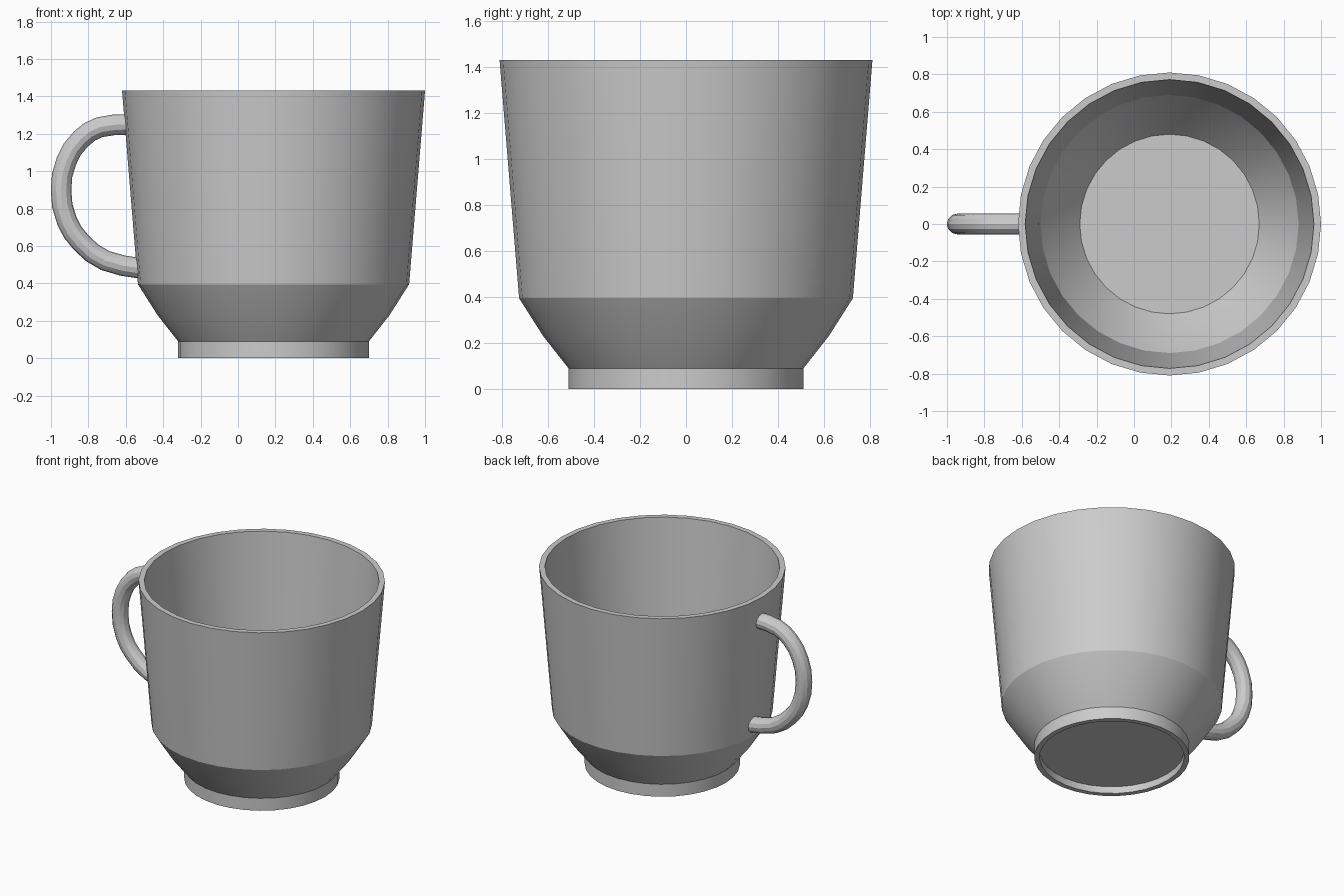
import bpy, bmesh
from math import cos, sin, pi, radians

if "Cube" in bpy.data.objects:
    bpy.data.objects.remove(bpy.data.objects["Cube"])

AXIS_X = 0.19
SIDES = 32


def finish(obj):
    bpy.ops.object.select_all(action='DESELECT')
    obj.select_set(True)
    bpy.context.view_layer.objects.active = obj
    bpy.ops.object.shade_smooth_by_angle(angle=radians(25))


def lathe(name, profile):
    """Spin a closed (radius, height) profile; both ends lie on the axis."""
    bm = bmesh.new()
    rings = []
    for r, z in profile:
        rings.append([bm.verts.new((r * cos(2 * pi * i / SIDES),
                                    r * sin(2 * pi * i / SIDES), z))
                      for i in range(SIDES)])
    for a, b in zip(rings, rings[1:]):
        for i in range(SIDES):
            j = (i + 1) % SIDES
            bm.faces.new((a[i], a[j], b[j], b[i]))
    bm.faces.new(rings[0])
    bm.faces.new(rings[-1])
    bmesh.ops.recalc_face_normals(bm, faces=bm.faces)
    mesh = bpy.data.meshes.new(name)
    bm.to_mesh(mesh)
    bm.free()
    obj = bpy.data.objects.new(name, mesh)
    obj.location.x = AXIS_X
    bpy.context.collection.objects.link(obj)
    finish(obj)
    return obj


# Cup body: recessed base, foot ring, flared outside, rim, inside, floor
lathe("cup_body", [
    (0.475, 0.05), (0.475, 0.0), (0.51, 0.0), (0.51, 0.09),
    (0.62, 0.23), (0.725, 0.395), (0.81, 1.43),
    (0.772, 1.43), (0.69, 0.41), (0.59, 0.25), (0.48, 0.11)])

# Handle: round tube along a C-shaped path
path = [(-0.58, 1.25), (-0.74, 1.235), (-0.84, 1.172), (-0.917, 1.055),
        (-0.946, 0.9), (-0.915, 0.735), (-0.84, 0.62), (-0.71, 0.522),
        (-0.52, 0.48)]
curve = bpy.data.curves.new("handle", 'CURVE')
curve.dimensions = '3D'
curve.bevel_depth = 0.055
curve.bevel_resolution = 4
curve.resolution_u = 2
curve.use_fill_caps = True
spline = curve.splines.new('BEZIER')
spline.bezier_points.add(len(path) - 1)
for p, (x, z) in zip(spline.bezier_points, path):
    p.co = (x, 0, z)
    p.handle_left_type = p.handle_right_type = 'AUTO'
handle = bpy.data.objects.new("handle", curve)
bpy.context.collection.objects.link(handle)
bpy.ops.object.select_all(action='DESELECT')
handle.select_set(True)
bpy.context.view_layer.objects.active = handle
bpy.ops.object.convert(target='MESH')
finish(bpy.context.view_layer.objects.active)
